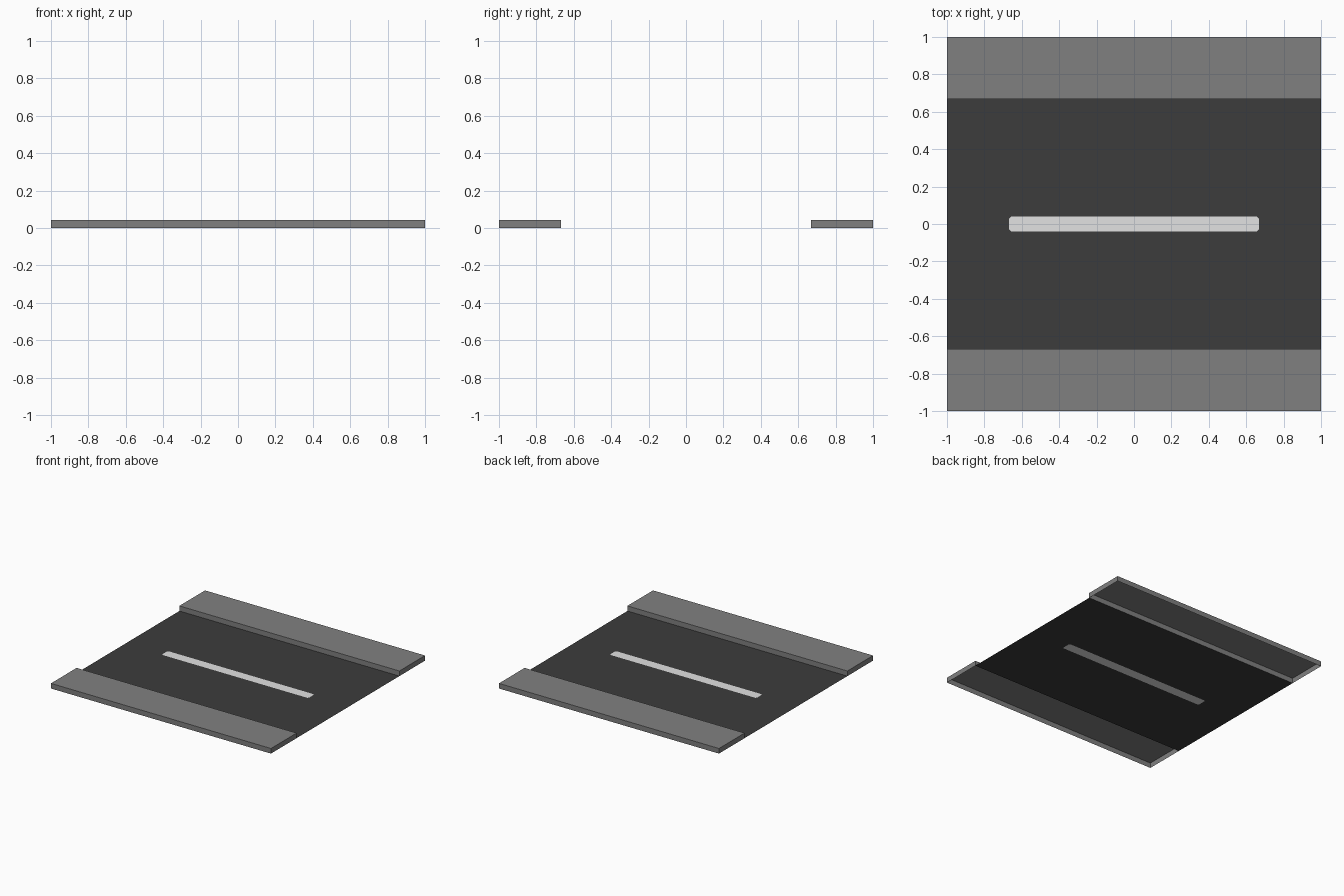
import bpy, bmesh

if "Cube" in bpy.data.objects:
    bpy.data.objects.remove(bpy.data.objects["Cube"])

EDGE, LANE, KERB = 1.0, 0.667, 0.042      # tile half size, road half width, pavement height
LINE_X, LINE_Y, CUT = 0.667, 0.04, 0.01   # centre line half length, half width, corner cut


def material(name, r, g, b):
    m = bpy.data.materials.new(name)
    m.diffuse_color = (r, g, b, 1)
    m.use_nodes = True
    m.node_tree.nodes["Principled BSDF"].inputs["Base Color"].default_value = m.diffuse_color
    return m


def make_object(name, polygons, mat):
    """Build one flat-shaded object from a list of 3D polygons."""
    bm = bmesh.new()
    for poly in polygons:
        bm.faces.new([bm.verts.new(p) for p in poly])
    bmesh.ops.remove_doubles(bm, verts=bm.verts, dist=1e-5)
    mesh = bpy.data.meshes.new(name)
    bm.to_mesh(mesh)
    bm.free()
    mesh.materials.append(mat)
    ob = bpy.data.objects.new(name, mesh)
    bpy.context.collection.objects.link(ob)
    return ob


def turned(poly):
    """Half-turn about z, keeping the faces upward."""
    return [(-x, -y, z) for x, y, z in poly]


asphalt = material("dark asphalt", 0.045, 0.045, 0.045)
paving = material("grey paving", 0.216, 0.216, 0.216)
paint = material("white road paint", 0.76, 0.76, 0.76)

# Upper outline of the centre line, left to right, with cut corners
line_top = [(-LINE_X, 0, 0), (-LINE_X, LINE_Y - CUT, 0), (-LINE_X + CUT, LINE_Y, 0),
            (LINE_X - CUT, LINE_Y, 0), (LINE_X, LINE_Y - CUT, 0), (LINE_X, 0, 0)]

# Road surface in two halves around the painted line
road_half = [(-EDGE, 0, 0)] + line_top + [(EDGE, 0, 0), (EDGE, LANE, 0), (-EDGE, LANE, 0)]
make_object("road", [road_half, turned(road_half)], asphalt)

# Painted centre line, flush with the road
line_half = line_top[::-1]
make_object("centre_line", [line_half, turned(line_half)], paint)

# Raised pavements: a top and four walls, open underneath
corners = [(-EDGE, LANE), (EDGE, LANE), (EDGE, EDGE), (-EDGE, EDGE)]
pavement = [[(x, y, KERB) for x, y in corners]]
for (ax, ay), (bx, by) in zip(corners, corners[1:] + corners[:1]):
    pavement.append([(ax, ay, 0), (bx, by, 0), (bx, by, KERB), (ax, ay, KERB)])
make_object("back_pavement", pavement, paving)
make_object("front_pavement", [turned(p) for p in pavement], paving)
